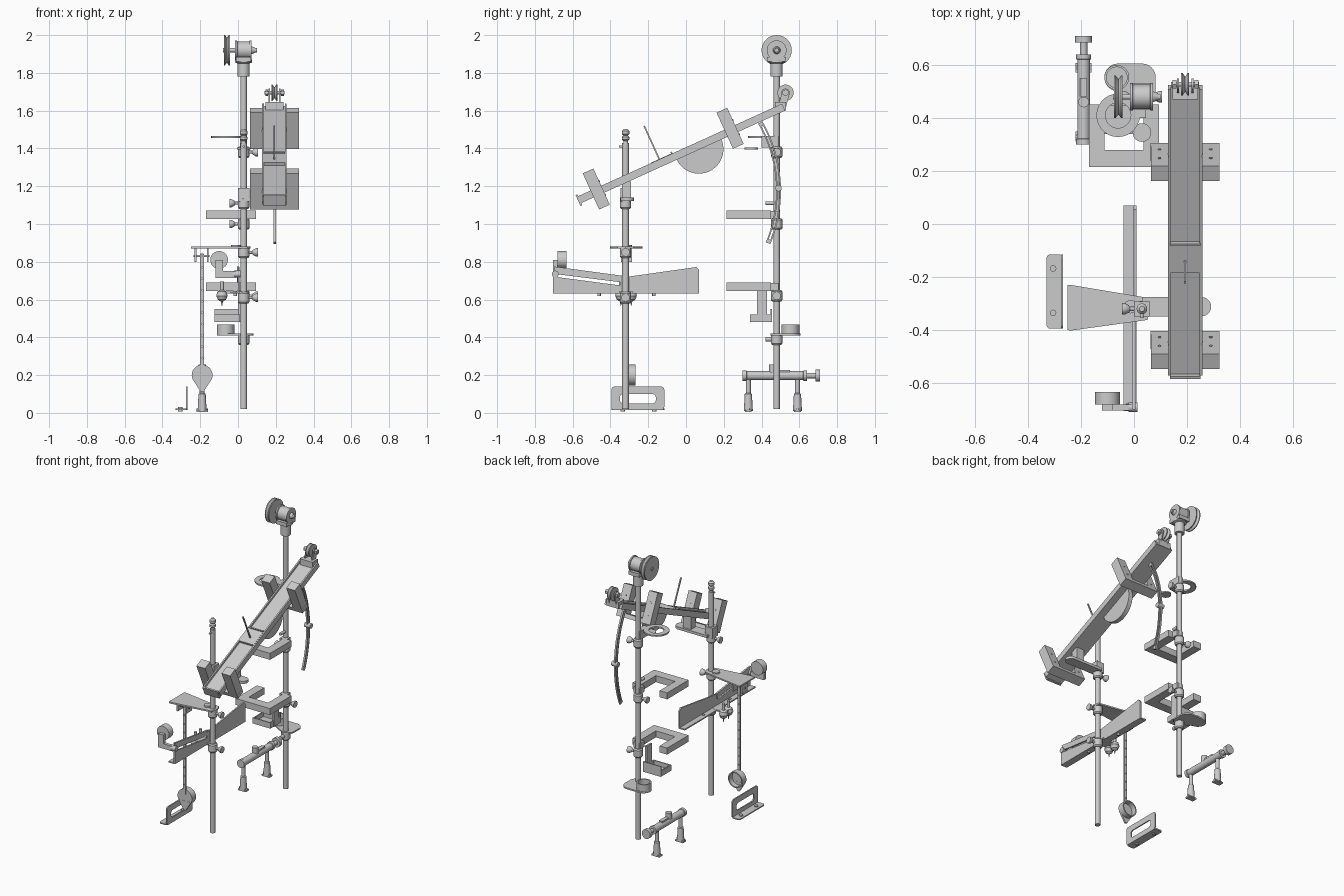
import bpy, bmesh
from math import pi, sin, cos, radians
from mathutils import Matrix, Vector

if "Cube" in bpy.data.objects:
    bpy.data.objects.remove(bpy.data.objects["Cube"])

I = Matrix.Identity(4)
PLANES = {'XY': I,
          'YZ': Matrix(((0, 0, 1, 0), (1, 0, 0, 0), (0, 1, 0, 0), (0, 0, 0, 1))),
          'XZ': Matrix(((1, 0, 0, 0), (0, 0, -1, 0), (0, 1, 0, 0), (0, 0, 0, 1)))}


def add(name, bm, m):
    me = bpy.data.meshes.new(name)
    bmesh.ops.recalc_face_normals(bm, faces=bm.faces)
    bm.transform(m)
    bm.to_mesh(me)
    bm.free()
    ob = bpy.data.objects.new(name, me)
    bpy.context.collection.objects.link(ob)
    return ob


def box(name, x0, x1, y0, y1, z0, z1, m=I):
    bm = bmesh.new()
    bmesh.ops.create_cube(bm, size=1)
    t = Matrix.Translation(((x0+x1)/2, (y0+y1)/2, (z0+z1)/2)) @ Matrix.Diagonal((x1-x0, y1-y0, z1-z0, 1))
    return add(name, bm, m @ t)


def lathe(name, origin, axis, prof, n=28, m=I):
    """Revolve (radius, height) points about an axis."""
    bm = bmesh.new()
    rings = [[bm.verts.new((r*cos(2*pi*i/n), r*sin(2*pi*i/n), h)) for i in range(n)] for r, h in prof]
    for a, b in zip(rings, rings[1:]):
        for i in range(n):
            bm.faces.new((a[i], a[(i+1) % n], b[(i+1) % n], b[i]))
    bm.faces.new(rings[0])
    bm.faces.new(rings[-1])
    q = Vector((0, 0, 1)).rotation_difference(Vector(axis)).to_matrix().to_4x4()
    return add(name, bm, m @ Matrix.Translation(origin) @ q)


def rod(name, a, b, r, r2=None, n=24, m=I):
    d = Vector(b) - Vector(a)
    return lathe(name, a, d, [(r, 0), (r if r2 is None else r2, d.length)], n, m)


def plate(name, plane, loops, at, t, m=I):
    """Flat sheet with holes: the first loop is the outline."""
    cu = bpy.data.curves.new(name, 'CURVE')
    cu.dimensions, cu.fill_mode, cu.extrude = '2D', 'BOTH', t/2
    for pts in loops:
        s = cu.splines.new('POLY')
        s.points.add(len(pts)-1)
        for p, c in zip(s.points, pts):
            p.co = (c[0], c[1], 0, 1)
        s.use_cyclic_u = True
    tmp = bpy.data.objects.new(name + '_tmp', cu)
    bpy.context.collection.objects.link(tmp)
    bpy.context.view_layer.update()
    me = bpy.data.meshes.new_from_object(tmp.evaluated_get(bpy.context.evaluated_depsgraph_get()))
    bm = bmesh.new()
    bm.from_mesh(me)
    bmesh.ops.remove_doubles(bm, verts=bm.verts, dist=1e-5)
    bpy.data.objects.remove(tmp)
    off = -at if plane == 'XZ' else at
    return add(name, bm, m @ PLANES[plane] @ Matrix.Translation((0, 0, off)))


def arc(cx, cy, r, a0, a1, n=16):
    return [(cx + r*cos(radians(a0+(a1-a0)*i/n)), cy + r*sin(radians(a0+(a1-a0)*i/n))) for i in range(n+1)]


def circle(cx, cy, r, n=28):
    return arc(cx, cy, r, 0, 360-360/n, n-1)


def rrect(x0, x1, y0, y1, r):
    return (arc(x1-r, y1-r, r, 0, 90, 6) + arc(x0+r, y1-r, r, 90, 180, 6)
            + arc(x0+r, y0+r, r, 180, 270, 6) + arc(x1-r, y0+r, r, 270, 360, 6))


def cup(name, o, axis, r, h):
    lathe(name, o, axis, [(r, 0), (r, h), (r-.008, h), (r-.008, .01)])


PX, RY, FY = .03, .48, -.32


def collar(name, y, z, knob=1):
    """Pole clamp with a thumb screw on the given x side."""
    lathe(name, (PX, y, z-.03), (0, 0, 1), [(.024, 0), (.03, .008), (.03, .052), (.024, .06)])
    if knob:
        lathe(name + '_thumb_screw', (PX+.02*knob, y, z), (knob, 0, 0),
              [(.008, 0), (.008, .025), (.014, .03), (.022, .045), (.022, .055)], 16)


# Poles and clamps
rod('rear_pole', (PX, RY, .02), (PX, RY, 1.87), .017)
rod('front_pole', (PX, FY, .02), (PX, FY, 1.43), .018)
lathe('front_pole_finial', (PX, FY, 1.42), (0, 0, 1),
      [(.018, 0), (.012, .01), (.012, .02), (.02, .027), (.02, .04), (.011, .048), (.02, .056), (.02, .072), (.01, .083)])
for z, k in ((.39, 0), (.62, 1), (1.0, -1), (1.38, 1)):
    collar('rear_clamp', RY, z, k)
for z, k in ((.61, 1), (.85, 1), (1.11, -1)):
    collar('front_clamp', FY, z, k)
rod('rear_clamp_pin', (PX, RY, 1.11), (PX, .42, 1.11), .01)
rod('rear_low_pin', (PX, RY, .39), (PX, .42, .39), .012)
rod('front_pole_pin', (PX, FY, 1.41), (PX, FY-.035, 1.41), .006)

# Motor and pulley on the rear pole
lathe('motor_socket', (PX, RY, 1.78), (0, 0, 1), [(.032, 0), (.032, .07), (.045, .075), (.045, .09)])
box('motor_foot', -.01, .07, RY-.05, RY+.05, 1.86, 1.885)
lathe('motor_body', (-.015, RY, 1.92), (1, 0, 0),
      [(.052, 0), (.052, .01), (.046, .012), (.046, .075), (.052, .077), (.052, .087)])
rod('motor_axle', (-.08, RY, 1.92), (.1, RY, 1.92), .011)
rod('motor_knob', (.072, RY, 1.92), (.09, RY, 1.92), .02, .014)
lathe('drive_pulley', (-.075, RY, 1.92), (1, 0, 0), [(.08, 0), (.08, .006), (.066, .016), (.08, .026), (.08, .032)], 40)

# Inclined channel, in its own tilted frame
T = Matrix.Translation((.193, -.02, 1.373)) @ Matrix.Rotation(radians(24.4), 4, 'X')
box('track_floor', -.064, .064, -.595, .59, -.018, .008, T)
for s in (-1, 1):
    box('track_wall', s*.06-.005, s*.06+.005, -.595, .59, -.018, .022, T)
box('track_end_lip', -.058, .058, -.605, -.595, -.03, .033, T)
for c in (-.492, .286):
    for s in (-1, 1):
        x = s*.0965
        box('cradle_arm', x-.033, x+.033, c-.031, c+.031, -.088, .122, T)
        for h in (-.03, .05):
            rod('cradle_screw', (x, c+.03, h), (x, c+.034, h), .006, n=10, m=T)
    box('cradle_base', -.13, .13, c-.031, c+.031, -.088, -.06, T)
box('stop_plate', -.057, .057, -.17, -.05, .008, .024, T)
box('stop_fence', -.057, .057, -.054, -.046, .008, .032, T)
box('pointer', -.004, .004, -.127, -.119, .01, .216, T)
plate('half_disc_scale', 'YZ', [arc(.09, -.015, .13, 180, 360, 28)], 0, .03, T)

# Pulley at the raised end
for s in (-1, 1):
    plate('end_pulley_cheek', 'YZ', [[(.48, 1.6), (.53, 1.62)] + arc(.527, 1.695, .022, -20, 200, 12)], .193+s*.027, .008)
lathe('end_pulley', (.178, .527, 1.695), (1, 0, 0), [(.043, 0), (.043, .005), (.028, .015), (.043, .025), (.043, .03)])
rod('end_pulley_axle', (.14, .527, 1.695), (.246, .527, 1.695), .009)
for x in (.145, .228):
    rod('end_pulley_nut', (x, .527, 1.695), (x+.015, .527, 1.695), .018, n=6)
box('end_pulley_base', .145, .241, .47, .53, 1.6, 1.645)

# Curved slotted arm
plate('slotted_arc', 'YZ', [arc(-.232, 1.176, .735, 30, -22.6, 28) + arc(-.232, 1.176, .709, -22.6, 30, 28),
                            arc(-.232, 1.176, .727, 28.5, -21, 28) + arc(-.232, 1.176, .717, -21, 28.5, 28)], .195, .012)
rod('arc_knob', (.175, .49, 1.19), (.22, .49, 1.19), .017)

# Support arm between the front pole and the track
plate('track_support', 'XY', [arc(.255, -.312, .036, -90, 90) + [(.03, -.275), (.03, -.349)]], 1.13, .018)
box('track_support_block', .0, .06, FY-.028, FY+.028, 1.12, 1.19)
box('track_support_post', .165, .225, -.34, -.29, 1.13, 1.225)

# Ring holder on the rear pole
plate('ring_holder', 'XY', [circle(-.06, .41, .082), circle(-.06, .41, .048)], 1.46, .01)
box('ring_holder_arm', .01, .045, .4, .49, 1.405, 1.465)
plate('ring_holder_tab', 'XY', [circle(.03, .345, .035)], 1.4, .01)

# Two U-shaped rear supports
for z in (1.05, .667):
    plate('u_support', 'XY', [[(-.17, .215), (.095, .215), (.095, .45), (.035, .45), (.035, .28), (-.112, .28),
                               (-.112, .45), (-.17, .45)]], z, .045)
    box('u_support_link', .01, .06, .44, .49, z-.02, z+.02)

# Hanging tray
box('tray_floor', -.125, .01, .34, .455, .48, .49)
for x in (-.125, .002):
    box('tray_side', x, x+.008, .34, .455, .48, .52)
for y in (.34, .447):
    box('tray_wall', -.125, .01, y, y+.008, .48, .55 if y > .4 else .52)
box('tray_strap', .0, .012, .375, .43, .48, .65)

# Cup shelf low on the rear pole
plate('cup_shelf', 'XY', [arc(-.06, .553, .052, 90, 270) + arc(.03, .5, .052, -90, 0, 8) + arc(.03, .553, .052, 0, 90, 8)], .415, .01)
cup('shelf_cup', (-.065, .553, .418), (0, 0, 1), .047, .05)

# Horizontal syringe-like tube on two stands
lathe('floor_tube', (-.19, .3, .197), (0, 1, 0),
      [(.028, 0), (.028, .02), (.024, .022), (.024, .32), (.028, .322), (.028, .34)])
rod('floor_tube_plunger', (-.19, .64, .197), (-.19, .7, .197), .014)
rod('floor_tube_knob', (-.19, .685, .197), (-.19, .71, .197), .032)
rod('floor_tube_port', (-.19, .46, .21), (-.19, .46, .255), .02)
box('floor_tube_scale', -.203, -.177, .48, .55, .215, .228)
for y in (.33, .59):
    lathe('tube_stand', (-.19, y, .01), (0, 0, 1), [(.024, 0), (.019, .09), (.013, .095), (.013, .17)], 16)
    box('tube_stand_foot', -.22, -.16, y-.018, y+.018, .004, .014)
    for x in (-.212, -.168):
        rod('tube_stand_bolt', (x, y, .01), (x, y, .024), .008, n=12)

# Funnel-shaped top plate and the hanging pendulum
plate('pendulum_plate', 'XY', [[(-.25, -.23), (-.238, -.23), (.05, -.278), (.065, -.32), (.05, -.362), (-.238, -.402), (-.25, -.4)]], .876, .01)
for x in (-.225, -.16):
    box('pendulum_hanger', x-.005, x+.005, -.345, -.285, .8, .875)
rod('pendulum_pivot', (-.235, -.315, .83), (-.15, -.315, .83), .006)
rod('plate_screw', (-.013, -.312, .878), (-.013, -.312, .89), .025)
plate('pendulum_rod', 'XZ', [rrect(-.2, -.18, .22, .845, .008)] + [circle(-.19, .29+.06*i, .004, 8) for i in range(9)], -.312, .01)
cup('pendulum_bowl', (-.19, -.312, .2), (0, 1, 0), .055, .045)
plate('pendulum_tip', 'XZ', [[(-.238, .175), (-.142, .175), (-.183, .11), (-.197, .11)]], -.307, .012)

# Slotted floor bracket
plate('slotted_bracket', 'YZ', [rrect(-.395, -.115, .014, .14, .018), rrect(-.35, -.16, .05, .1, .018)], -.272, .008)
plate('slotted_bracket_foot', 'XY', [rrect(-.33, -.268, -.395, -.115, .015)], .018, .008)
for y in (-.335, -.168):
    rod('bracket_bolt', (-.305, y, .008), (-.305, y, .03), .012, n=16)

# Long wedge rail with its upper lever
plate('rail_web', 'YZ', [[(-.705, .638), (.07, .638), (.07, .755), (.055, .772), (-.3, .722), (-.35, .72),
                          (-.35, .675), (-.705, .722)]], .004, .01)
box('rail_flange', -.04, .009, -.705, .07, .632, .641)
plate('rail_lever', 'YZ', [[(-.7, .775), (-.33, .725), (-.33, .69), (-.69, .735)]], .0, .012)
rod('rail_lever_pivot', (-.02, -.692, .735), (.014, -.692, .735), .018)
for y in (-.46, -.17):
    rod('rail_bolt', (-.015, y, .62), (-.015, y, .646), .009, n=12)

# Cup at the end of the rail
rod('rail_cup', (-.1, -.68, .81), (-.1, -.633, .81), .047)
plate('rail_cup_bracket', 'XZ', [[(-.12, .81), (-.08, .81), (-.08, .75), (-.01, .75), (-.01, .715), (-.12, .715)]], -.692, .022)
rod('rail_cup_screw', (-.03, -.692, .73), (-.012, -.692, .73), .014)

# Plumb bobs
for y in (-.345, -.29):
    lathe('plumb_bob', (-.085, y, .565), (0, 0, 1),
          [(.001, 0), (.006, .025), (.022, .035), (.03, .055), (.024, .077), (.01, .085), (.01, .13)], 20)
box('plumb_bob_bracket', -.1, .02, -.355, -.28, .632, .642)

# Smooth round parts, keep edges sharp
bpy.ops.object.select_all(action='SELECT')
bpy.context.view_layer.objects.active = bpy.context.selected_objects[0]
bpy.ops.object.shade_smooth_by_angle(angle=radians(35))
